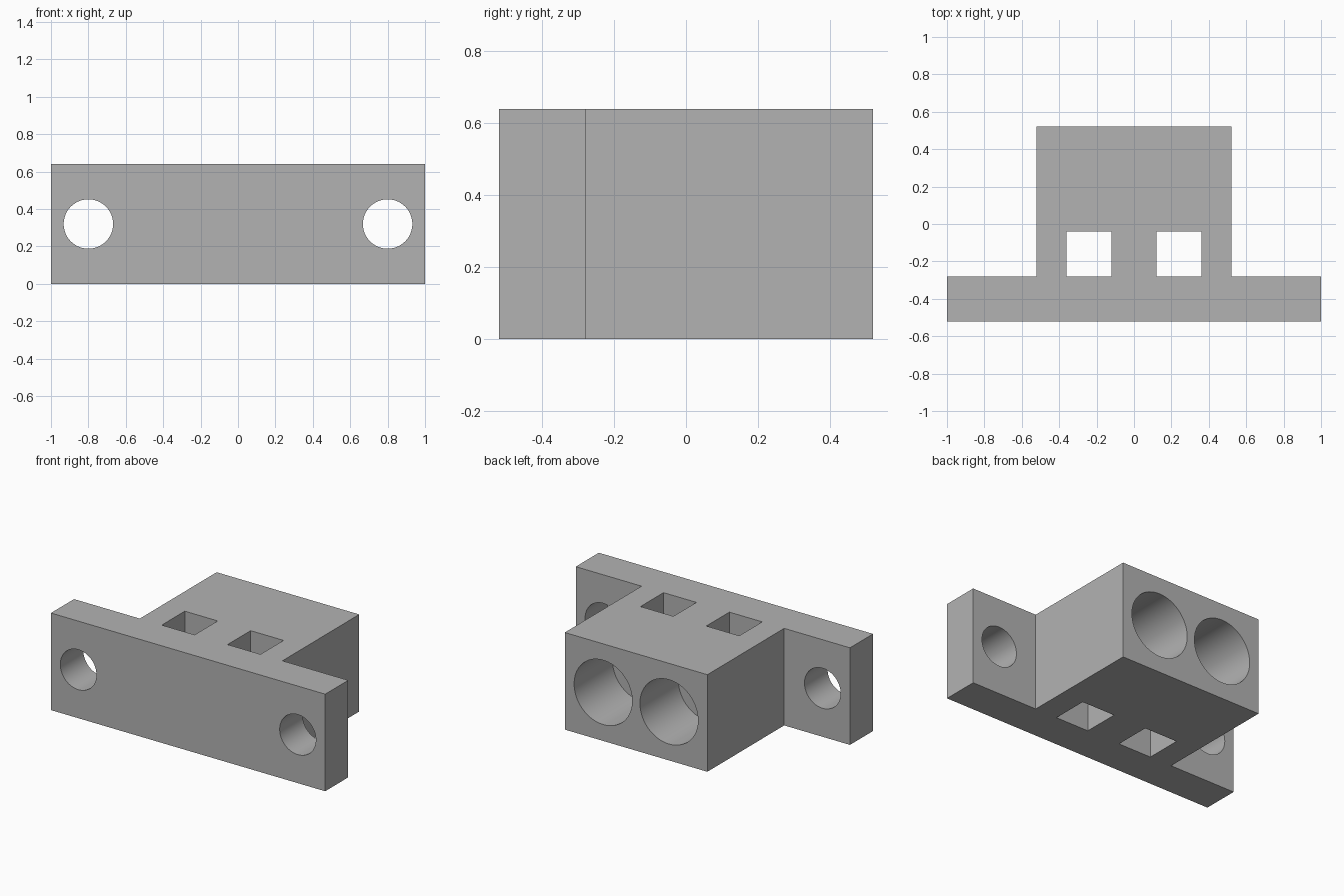
import bpy
import bmesh
from math import radians
from mathutils import Matrix

cube = bpy.data.objects.get("Cube")
if cube:
    bpy.data.objects.remove(cube, do_unlink=True)

HEIGHT, MID = 0.64, 0.32

gray = bpy.data.materials.new("plain gray")
gray.use_nodes = True
gray.diffuse_color = (0.45, 0.45, 0.45, 1)
gray.node_tree.nodes["Principled BSDF"].inputs["Base Color"].default_value = (0.45, 0.45, 0.45, 1)


def add_object(name, bm):
    bmesh.ops.recalc_face_normals(bm, faces=bm.faces)
    mesh = bpy.data.meshes.new(name)
    bm.to_mesh(mesh)
    bm.free()
    mesh.materials.append(gray)
    obj = bpy.data.objects.new(name, mesh)
    bpy.context.collection.objects.link(obj)
    return obj


def bore(name, x, y0, y1, radius):
    """Round cutter running along y."""
    bm = bmesh.new()
    place = Matrix.Translation((x, (y0 + y1) / 2, MID)) @ Matrix.Rotation(radians(90), 4, "X")
    bmesh.ops.create_cone(bm, cap_ends=True, segments=96, radius1=radius,
                          radius2=radius, depth=y1 - y0, matrix=place)
    return add_object(name, bm)


def slot(name, x, y, size):
    """Square cutter running through the full height."""
    bm = bmesh.new()
    place = Matrix.Translation((x, y, MID)) @ Matrix.Diagonal((size, size, HEIGHT * 2, 1))
    bmesh.ops.create_cube(bm, size=1, matrix=place)
    return add_object(name, bm)


# T-shaped block: wide front flange with a body behind it
half = [(1, -0.52), (1, -0.28), (0.52, -0.28), (0.52, 0.52)]
outline = half + [(-x, y) for x, y in reversed(half)]
bm = bmesh.new()
base = bm.faces.new([bm.verts.new((x, y, 0)) for x, y in outline])
top = bmesh.ops.extrude_face_region(bm, geom=[base])["geom"]
bmesh.ops.translate(bm, vec=(0, 0, HEIGHT),
                    verts=[g for g in top if isinstance(g, bmesh.types.BMVert)])
bracket = add_object("mounting_bracket", bm)

# Flange holes, blind rear sockets and vertical slots on both sides
cutters = []
for side, sign in (("left", 1), ("right", -1)):
    cutters += [
        bore(side + "_flange_hole", sign * 0.8, -0.7, -0.1, 0.132),
        bore(side + "_rear_socket", sign * 0.24, 0.12, 0.7, 0.212),
        slot(side + "_slot", sign * 0.24, -0.16, 0.24),
    ]

bpy.ops.object.select_all(action="DESELECT")
bracket.select_set(True)
bpy.context.view_layer.objects.active = bracket
for cutter in cutters:
    mod = bracket.modifiers.new(cutter.name, "BOOLEAN")
    mod.operation = "DIFFERENCE"
    mod.solver = "EXACT"
    mod.object = cutter
    bpy.ops.object.modifier_apply(modifier=mod.name)
    bpy.data.objects.remove(cutter, do_unlink=True)

# Round walls smooth, edges sharp
bpy.ops.object.shade_smooth_by_angle(angle=radians(30))
